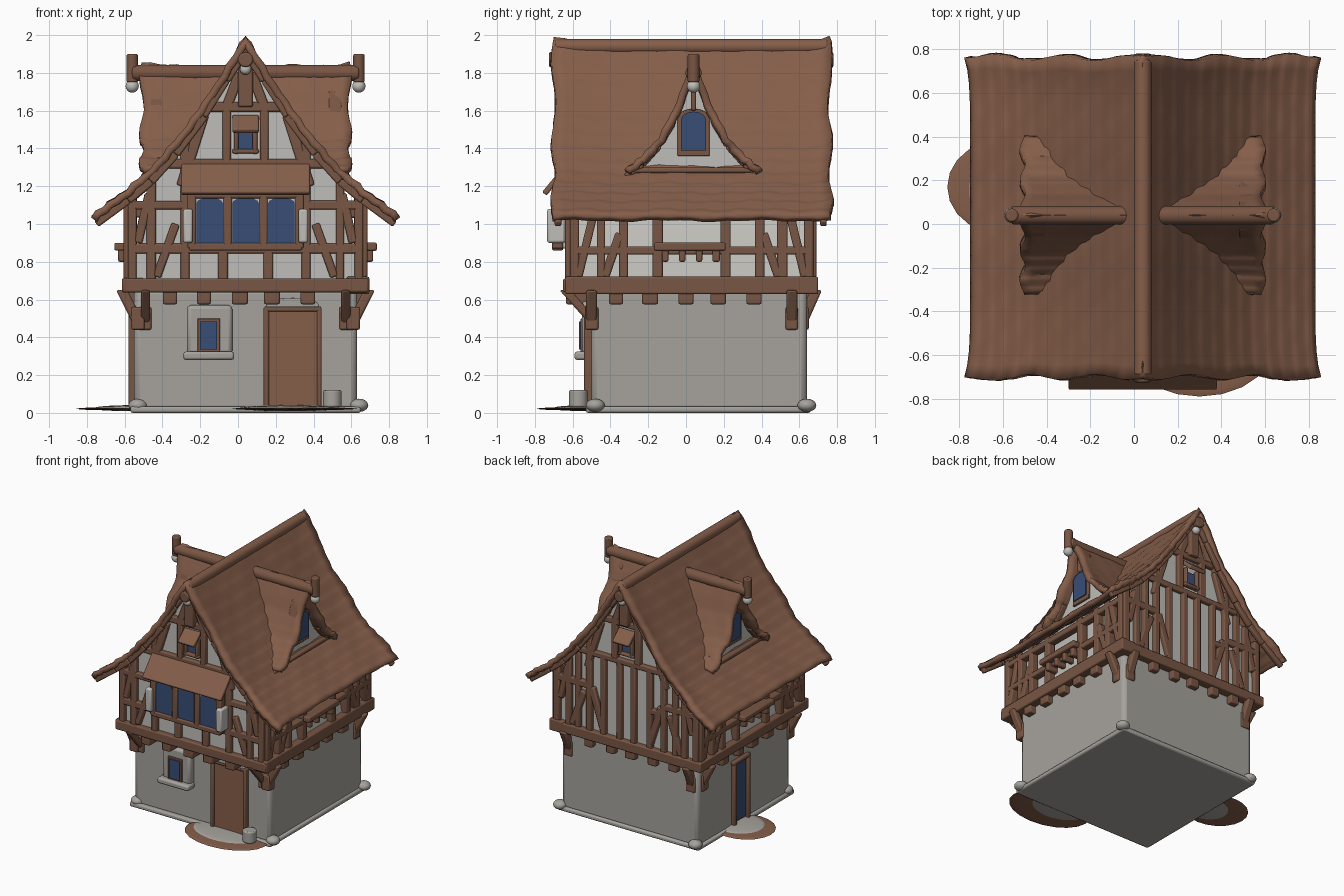
import bpy, bmesh, math, random
from mathutils import Matrix, Vector

random.seed(4)
cube = bpy.data.objects.get("Cube")
if cube:
    bpy.data.objects.remove(cube)


def material(name, *rgb):
    m = bpy.data.materials.new(name)
    m.use_nodes = True
    m.diffuse_color = (*rgb, 1)
    m.node_tree.nodes["Principled BSDF"].inputs["Base Color"].default_value = (*rgb, 1)
    return m


STONE = material("stone", .38, .365, .335)
PLASTER = material("plaster", .53, .515, .48)
TIMBER = material("timber", .19, .092, .056)
ROOF = material("roof_brown", .235, .112, .068)
GLASS = material("blue_glass", .04, .075, .18)

# Each wall: a point on it, its sideways axis and its outward axis
X, Y, Z = Vector((1, 0, 0)), Vector((0, 1, 0)), Vector((0, 0, 1))
WALLS = {
    "front": (Vector((.04, -.61, 0)), X, -Y), "back": (Vector((.04, .66, 0)), X, Y),
    "right": (Vector((.655, .03, 0)), Y, X), "left": (Vector((-.575, .03, 0)), Y, -X),
    "low_front": (Vector((.04, -.5, 0)), X, -Y), "low_back": (Vector((.04, .64, 0)), X, Y),
    "low_right": (Vector((.63, .07, 0)), Y, X), "low_left": (Vector((-.55, .07, 0)), Y, -X),
    "dormer_right": (Vector((.51, .04, 0)), Y, X), "dormer_left": (Vector((-.43, .04, 0)), Y, -X),
}
MAIN = [(0, 1.955), (.1, 1.8), (.22, 1.61), (.37, 1.41), (.5, 1.265), (.62, 1.165), (.79, 1.04)]
DORMER = [(0, 1.84), (.05, 1.74), (.1, 1.6), (.18, 1.45), (.27, 1.35), (.36, 1.285)]


def at(wall, u, z, d=0):
    origin, along, out = WALLS[wall]
    return origin + along * u + out * d + Z * z


def height(profile, d):
    d = abs(d)
    for (a, za), (b, zb) in zip(profile, profile[1:]):
        if d <= b:
            return za + (zb - za) * (d - a) / (b - a)
    return profile[-1][1]


def finish(name, bm, mat, bevel=0, recalc=True):
    if recalc:
        bmesh.ops.recalc_face_normals(bm, faces=bm.faces)
    me = bpy.data.meshes.new(name)
    bm.to_mesh(me)
    bm.free()
    me.materials.append(mat)
    ob = bpy.data.objects.new(name, me)
    bpy.context.collection.objects.link(ob)
    bpy.ops.object.select_all(action='DESELECT')
    ob.select_set(True)
    bpy.context.view_layer.objects.active = ob
    bpy.ops.object.shade_smooth_by_angle(angle=math.radians(40))
    if bevel:
        mod = ob.modifiers.new("soft_edges", 'BEVEL')
        mod.width, mod.segments = bevel, 2
    return ob


def bar(bm, p, q, normal, width, thick):
    d = (q - p).normalized()
    m = Matrix((d.cross(normal) * width, normal * thick, q - p)).transposed().to_4x4()
    bmesh.ops.create_cube(bm, size=1, matrix=Matrix.Translation((p + q) / 2) @ m)


def timbers(name, wall, segments, width=.048, depth=.03, mat=TIMBER, base=-.03):
    bm = bmesh.new()
    for u, z, v, w in segments:
        d = (base + depth) / 2
        wide = width * random.uniform(.9, 1.15)
        bar(bm, at(wall, u, z, d), at(wall, v, w, d), WALLS[wall][2], wide, depth - base)
    return finish(name, bm, mat, .009)


def slab(name, wall, outline, d0, d1, mat, bevel=0):
    bm = bmesh.new()
    rings = [[bm.verts.new(at(wall, u, z, d)) for u, z in outline] for d in (d0, d1)]
    for ring in rings:
        bm.faces.new(ring)
    for i in range(len(outline)):
        bm.faces.new((rings[0][i - 1], rings[0][i], rings[1][i], rings[1][i - 1]))
    return finish(name, bm, mat, bevel)


def rect(u, z, v, w):
    return [(u, z), (v, z), (v, w), (u, w)]


def arch(half, z, w, rise):
    return [(half, z)] + [(half * math.cos(a * math.pi / 8), w + rise * math.sin(a * math.pi / 8))
                          for a in range(9)] + [(-half, z)]


def hood(name, wall, u, top, low, width, out):
    bm = bmesh.new()
    p, q = at(wall, u, top), at(wall, u, low, out)
    bar(bm, p, q, (q - p).normalized().cross(WALLS[wall][1]), width, .03)
    finish(name, bm, ROOF, .008)


def rod(name, p, q, radius, mat):
    bm = bmesh.new()
    turn = (q - p).to_track_quat('Z', 'Y').to_matrix().to_4x4()
    bmesh.ops.create_cone(bm, cap_ends=True, segments=14, radius1=radius, radius2=radius,
                          depth=(q - p).length, matrix=Matrix.Translation((p + q) / 2) @ turn)
    return finish(name, bm, mat, .008)


def blob(name, place, size, mat):
    bm = bmesh.new()
    bmesh.ops.create_icosphere(bm, subdivisions=3, radius=1,
                               matrix=Matrix.Translation(place) @ Matrix.Diagonal((*size, 1)))
    return finish(name, bm, mat)


def both(segments):
    return segments + [(-u, z, -v, w) for u, z, v, w in segments]


def roof(name, profile, length, place, courses, lift):
    """Curved sheet with overlapping courses and upturned ends."""
    bm = bmesh.new()
    span, rows, steps = profile[-1][0], 24, courses * 3
    grid = []
    for i in range(-steps, steps + 1):
        f = abs(i) / steps
        ridge = []
        for j in range(rows + 1):
            t = 2 * j / rows - 1
            course = .011 * (abs(i) % 3) / 2
            wave = .005 * math.sin(j * 1.9 + (abs(i) // 3) * 2.3) + .004 * math.sin(j * .8)
            u = span * i / steps * (1 + lift * t ** 8)
            z = height(profile, span * f) + course + wave + lift * t ** 6 * (1 - f)
            v = length * t * (1 + .5 * lift * f ** 6) + .012 * math.sin(f * 17) * t ** 9
            ridge.append(bm.verts.new(place(u, v, z)))
        grid.append(ridge)
    for a, b in zip(grid, grid[1:]):
        for j in range(rows):
            bm.faces.new((a[j], b[j], b[j + 1], a[j + 1]))
    ob = finish(name, bm, ROOF, recalc=False)
    mod = ob.modifiers.new("thickness", 'SOLIDIFY')
    mod.thickness, mod.offset = .038, -1


# Walls
slab("ground_floor", "low_front", rect(-.59, .01, .59, .66), 0, -1.14, STONE, .03)
half = [(.615, .66)] + [(d, z - .03) for d, z in reversed(MAIN) if d < .6]
slab("upper_floor", "front", half + [(-u, z) for u, z in reversed(half) if u], 0, -1.27, PLASTER)

# Roofs and ridges
roof("main_roof", MAIN, .73, lambda u, v, z: (.04 + u, .03 + v, z), 13, .035)
roof("dormer_roof", DORMER, .55, lambda u, v, z: (.04 + v, .04 - u, z), 8, .015)
rod("ridge_roll", Vector((.04, -.69, 1.94)), Vector((.04, .75, 1.94)), .04, ROOF)
for y in (-.7, .755):
    rod("ridge_end_beam", Vector((.04, y * .8, 1.87)), Vector((.04, y + math.copysign(.025, y), 1.87)), .04, TIMBER)
    blob("ridge_end_stone", (.04, y * .97, 1.82), (.03, .03, .03), PLASTER)

# Timber framing of the four upper walls
for wall in ("front", "back"):
    top = lambda u: height(MAIN, u) - .03
    posts = [(u, .66, u, top(u)) for u in (.6, .5, .32)] + [(.1, 1.33, .1, 1.64), (.47, .72, .37, 1.0),
             (.57, .9, .51, 1.16), (.34, 1.2, .22, 1.58), (.1, 1.62, .03, 1.8)]
    if wall == "back":
        posts += [(u, .68, u, 1.34) for u in (.06, .2)] + [(.2, .74, .3, 1.05), (.42, .7, .42, 1.3)]
        rails = [(-.6, 1.06, -.3, 1.06), (.3, 1.06, .6, 1.06), (-.3, 1.0, -.2, 1.0)]
    else:
        posts += [(.12, .68, .12, .87)]
        rails = [(-.6, .87, .6, .87), (-.6, 1.1, -.32, 1.1), (.32, 1.1, .6, 1.1)]
    rails += [(-.42, 1.32, .42, 1.32), (-.2, 1.62, .2, 1.62)]
    timbers(wall + "_frame", wall, both(posts) + rails)
    timbers(wall + "_king_post", wall, [(0, 1.62, 0, 1.92)], .07, .06)
    edge = [(a, z - .04, b, w - .04) for (a, z), (b, w) in zip(MAIN, MAIN[1:])]
    timbers(wall + "_bargeboard", wall, both(edge), .04, .085, TIMBER, .05)
    slab(wall + "_attic_glass", wall, rect(-.04, 1.39, .04, 1.5), 0, .008, GLASS)
    timbers(wall + "_attic_frame", wall, both([(.05, 1.37, .05, 1.52)]) + [(-.07, 1.385, .07, 1.385)], .022, .035)
    hood(wall + "_attic_hood", wall, 0, 1.57, 1.49, .14, .09)

for wall in ("right", "left"):
    posts = [(u, .68, u, 1.1) for u in (.62, .48, .36, .18)]
    braces = [(.46, .72, .38, .95), (.6, .72, .52, 1.05)]
    timbers(wall + "_frame", wall, both(posts + braces) + [(-.62, .86, .62, .86), (-.62, 1.06, .62, 1.06)])
    timbers(wall + "_shelf", wall, [(-.2, .88, .18, .88)], .04, .08)
    timbers(wall + "_shelf_corbels", wall, [(u, .8, u, .87) for u in (-.14, -.05, .04, .13)], .035, .06)

# Floor band, joist ends and corner brackets
for wall, reach in (("front", .65), ("back", .65), ("right", .67), ("left", .67)):
    timbers(wall + "_floor_band", wall, [(-reach, .675, reach, .675)], .08, .04, TIMBER, -.08)
    ends = [(u, .575, u, .65) for u in (-.4, -.22, -.03, .14, .33)]
    timbers(wall + "_joist_ends", wall, ends, .075, .025, TIMBER, -.14)
    for u in (-.53, .53):
        out = .04 if wall in ("right", "left") else .03
        inner = -.13 if wall == "front" else -.05
        timbers(wall + "_bracket_foot", wall, [(u, .44, u, .56)], .07, inner + .04, TIMBER, inner - .03)
        bm = bmesh.new()
        bar(bm, at(wall, u, .47, inner), at(wall, u, .65, out), WALLS[wall][2], .065, .06)
        finish(wall + "_bracket", bm, TIMBER, .012)

# Bay with three windows and its awning
slab("bay", "front", rect(-.3, .87, .3, 1.2), -.02, .08, PLASTER, .01)
for u in (-.19, 0, .19):
    slab("bay_glass", "front", [(a + u, z) for a, z in arch(.07, .9, 1.11, .03)], .079, .087, GLASS)
timbers("bay_frame", "front", both([(.285, .87, .285, 1.17), (.095, .87, .095, 1.17)])
        + [(-.3, .88, .3, .88), (-.3, 1.16, .3, 1.16)], .042, .1, TIMBER, .04)
for u in (-.305, .305):
    slab("bay_shutter", "front", rect(u - .025, .9, u + .025, 1.08), .03, .125, PLASTER, .012)
hood("bay_awning", "front", 0, 1.33, 1.16, .68, .14)

# Dormer fronts
for side, s in (("dormer_right", 1), ("dormer_left", -1)):
    pts = [(d, z - .025) for d, z in DORMER]
    slab(side + "_wall", side, pts + [(-d, z) for d, z in reversed(pts[1:])], 0, -.12, PLASTER)
    slab(side + "_frame", side, arch(.085, 1.36, 1.56, .05), 0, .02, TIMBER, .005)
    slab(side + "_glass", side, arch(.066, 1.39, 1.55, .045), .02, .028, GLASS)
    edge = [(a, z - .035, b, w - .035) for (a, z), (b, w) in zip(DORMER, DORMER[1:])]
    timbers(side + "_edges", side, both(edge) + [(-.32, 1.285, .32, 1.285), (0, 1.6, 0, 1.8)], .03, .04)
    tip = at(side, 0, 1.8, .13)
    rod(side + "_ridge_beam", Vector((.04, .04, 1.8)), tip, .043, TIMBER)
    post = at(side, 0, 0, .13)
    rod(side + "_finial", post + Z * 1.75, post + Z * 1.9, .031, TIMBER)
    blob(side + "_finial_stone", post + Z * 1.73, (.035, .035, .035), PLASTER)

# Ground floor window
slab("window_surround", "low_front", rect(-.31, .31, -.07, .57), -.02, .05, STONE, .02)
slab("window_sill", "low_front", rect(-.33, .28, -.06, .325), 0, .09, STONE, .014)
slab("window_frame", "low_front", rect(-.255, .32, -.135, .5), .03, .058, TIMBER, .004)
slab("window_glass", "low_front", rect(-.24, .335, -.15, .485), .058, .066, GLASS)

# Front door
slab("front_door", "low_front", rect(.11, .03, .39, .55), -.02, .025, ROOF, .006)
timbers("front_door_frame", "low_front", [(.11, .03, .11, .56), (.39, .03, .39, .56), (.1, .55, .4, .55)], .025, .04)
slab("front_door_arch", "low_front", [(u + .25, z) for u, z in arch(.14, .56, .57, .04)], -.02, .045, STONE, .01)

# Side door
slab("side_door_glass", "low_left", rect(-.02, .05, .13, .5), 0, .008, GLASS)
timbers("side_door_frame", "low_left", [(-.03, .03, -.03, .53), (.14, .03, .14, .53), (-.05, .52, .16, .52)], .03, .03)

# Ground slabs, corner stones and pot
for name, x, y, rx, ry in (("front_step", .3, -.57, .33, .22), ("side_step", -.62, .17, .235, .21)):
    blob(name, (x, y, .022), (rx, ry, .009), ROOF)
    blob(name + "_stone", (x * .92, y * .92, .025), (rx * .82, ry * .82, .016), STONE)
slab("stone_footing", "low_front", rect(-.61, 0, .61, .035), .03, -1.16, STONE, .012)
for x in (-.53, .64):
    for y in (-.48, .64):
        blob("corner_stone", (x, y, .04), (.05, .05, .035), STONE)
rod("stone_pot", Vector((.5, -.57, .03)), Vector((.5, -.57, .12)), .05, STONE)
